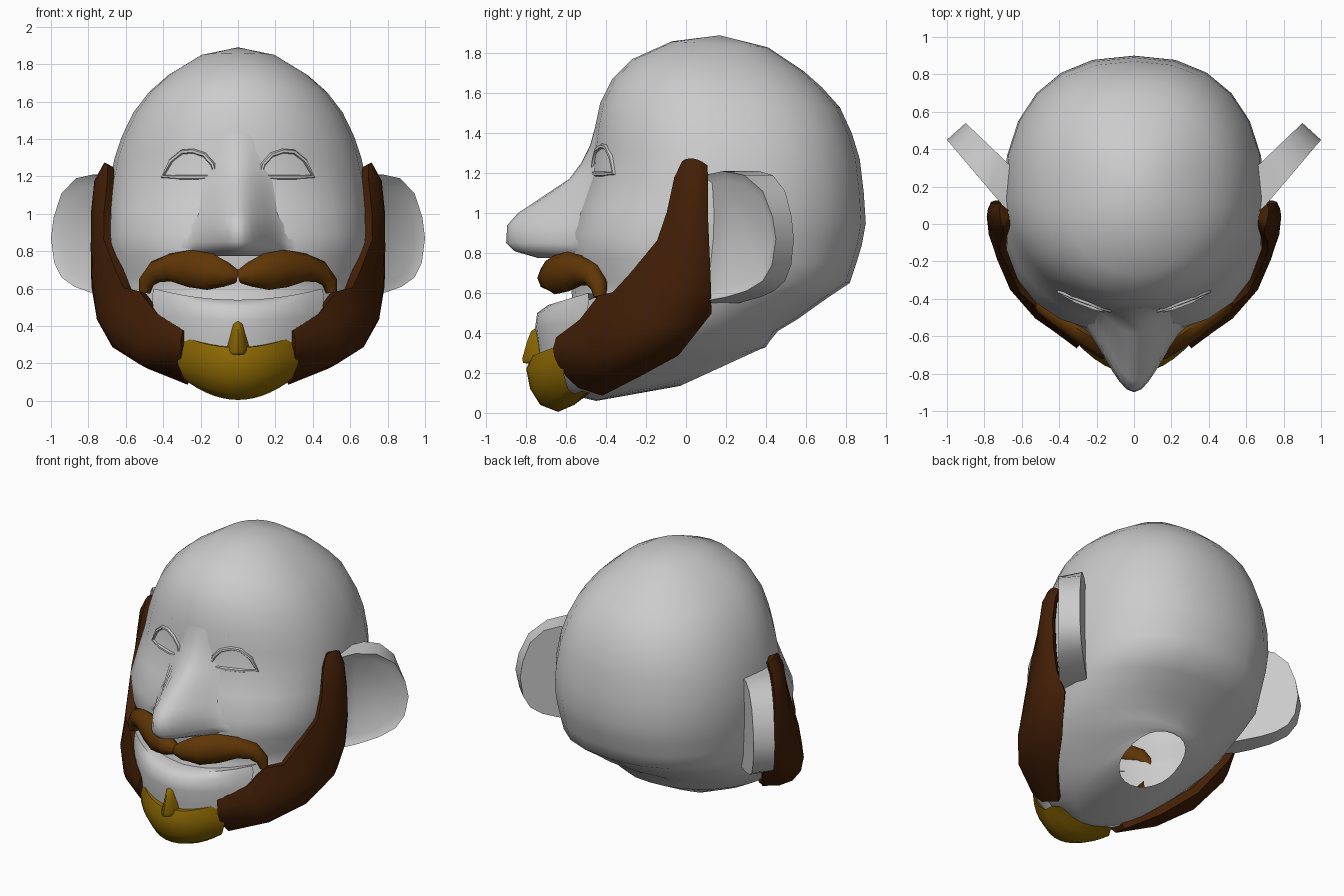
import bpy, bmesh, math
from mathutils import Vector
from mathutils.bvhtree import BVHTree

cube = bpy.data.objects.get("Cube")
if cube:
    bpy.data.objects.remove(cube, do_unlink=True)


def material(name, rgb):
    m = bpy.data.materials.new(name)
    m.use_nodes = True
    m.diffuse_color = (*rgb, 1)
    m.node_tree.nodes["Principled BSDF"].inputs["Base Color"].default_value = (*rgb, 1)
    return m


GREY = material("plain grey", (0.6, 0.6, 0.6))
DARK = material("dark brown", (0.056, 0.014, 0.002))
BROWN = material("warm brown", (0.12, 0.038, 0.002))
GOLD = material("dark gold", (0.26, 0.138, 0.001))


def finish(name, bm, mat, mirror=False, thick=0, angle=40):
    """Turn a bmesh into a shaded object, mirrored or thickened if asked."""
    bmesh.ops.recalc_face_normals(bm, faces=bm.faces)
    me = bpy.data.meshes.new(name)
    bm.to_mesh(me)
    bm.free()
    me.materials.append(mat)
    ob = bpy.data.objects.new(name, me)
    bpy.context.collection.objects.link(ob)
    for o in bpy.context.selected_objects:
        o.select_set(False)
    bpy.context.view_layer.objects.active = ob
    ob.select_set(True)
    if thick:
        mod = ob.modifiers.new("thickness", 'SOLIDIFY')
        mod.thickness, mod.offset = thick, 0
        bpy.ops.object.modifier_apply(modifier=mod.name)
    if mirror:
        mod = ob.modifiers.new("mirror", 'MIRROR')
        mod.use_mirror_merge = False
        bpy.ops.object.modifier_apply(modifier=mod.name)
    bpy.ops.object.shade_smooth_by_angle(angle=math.radians(angle))


def skin(rows, closed=False, loop=False):
    """Join rows of points with quads; closed joins row ends, loop joins last row to first."""
    bm = bmesh.new()
    vs = [[bm.verts.new(p) for p in r] for r in rows]
    n = len(rows[0])
    for i in range(len(vs) if loop else len(vs) - 1):
        a, b = vs[i], vs[(i + 1) % len(vs)]
        for j in range(n if closed else n - 1):
            k = (j + 1) % n
            bm.faces.new((a[j], a[k], b[k], b[j]))
    return bm, vs


def patch(name, rows, mat, fall=lambda u: u * u, cols=12):
    """Curved front patch; each row is half width, y, z, sideways fall in y, in z."""
    us = [2 * j / cols - 1 for j in range(cols + 1)]
    pts = [[(w * u, y + dy * fall(abs(u)), z + dz * u * u) for u in us]
           for w, y, z, dy, dz in rows]
    finish(name, skin(pts)[0], mat, angle=50)


def tube(name, path, mat, loop=False, sides=8):
    """Oval tube; each station is a centre, half height and half depth."""
    rows = []
    for i, (c, h, d) in enumerate(path):
        if loop:
            a, b = path[i - 1][0], path[(i + 1) % len(path)][0]
        else:
            a, b = path[max(i - 1, 0)][0], path[min(i + 1, len(path) - 1)][0]
        t = (b - a).normalized()
        n = Vector((c.x * 0.6, c.y, 0))
        n = (n - t * n.dot(t)).normalized()
        s = t.cross(n)
        angles = [math.tau * k / sides for k in range(sides)]
        rows.append([c + s * h * math.cos(q) + n * d * math.sin(q) for q in angles])
    bm, vs = skin(rows, closed=True, loop=loop)
    if not loop:
        bm.faces.new(vs[0])
        bm.faces.new(vs[-1])
    finish(name, bm, mat, mirror=True, angle=55)


# Head shell: tilted rings (front y, front z, back y, back z, half width, front squareness)
RINGS = [
    (-.07, 1.86, .41, 1.83, .20, 2), (-.27, 1.77, .59, 1.71, .37, 2),
    (-.37, 1.67, .68, 1.63, .475, 2), (-.43, 1.55, .77, 1.53, .56, 2),
    (-.455, 1.43, .83, 1.40, .62, 2), (-.47, 1.32, .87, 1.27, .66, 2),
    (-.48, 1.20, .89, 1.10, .69, 2), (-.53, 1.05, .90, .95, .70, 2.2),
    (-.58, .90, .88, .84, .70, 2.45), (-.59, .78, .85, .74, .69, 2.3),
    (-.58, .66, .82, .65, .68, 2.0), (-.57, .58, .70, .57, .66, 1.95),
    (-.64, .48, .56, .47, .63, 1.9), (-.69, .35, .46, .41, .58, 1.9),
    (-.68, .22, .42, .36, .48, 1.9), (-.62, .10, .40, .33, .37, 2),
    (-.45, .06, .39, .325, .28, 2), (-.03, .135, .385, .325, .20, 2)]


def ring(yf, zf, yb, zb, w, square, seg=24):
    yc = yf + 0.45 * (yb - yf)
    pts = []
    for k in range(seg):
        s, c = math.sin(math.tau * k / seg), math.cos(math.tau * k / seg)
        e = 2 / (square if c > 0 else 2.35)
        x = math.copysign(w * abs(s) ** e, s)
        y = yc + (yf - yc if c > 0 else yb - yc) * abs(c) ** e
        pts.append((x, y, zf + (zb - zf) * (y - yf) / (yb - yf)))
    return pts


bm, vs = skin([ring(*r) for r in RINGS], closed=True)
crown = bm.verts.new((0, .17, 1.89))
for j, v in enumerate(vs[0]):
    bm.faces.new((v, crown, vs[0][j - 1]))
bmesh.ops.recalc_face_normals(bm, faces=bm.faces)
surface = BVHTree.FromBMesh(bm)
finish("head", bm, GREY, angle=60)


def outside(p, gap):
    """Keep a point at least a gap above the head surface."""
    loc, n, _, _ = surface.find_nearest(p)
    return loc + n * gap if (p - loc).dot(n) < gap else p


# Nose, with a rounded ridge that flares softly into the cheeks
patch("nose", [
    (.22, -.455, 1.43, .04, 0), (.22, -.48, 1.34, .06, 0), (.22, -.525, 1.25, .10, 0),
    (.25, -.585, 1.17, .14, 0), (.28, -.84, 1.00, .37, 0), (.30, -.895, .94, .39, 0),
    (.31, -.90, .85, .36, 0), (.30, -.86, .81, .32, 0), (.25, -.74, .775, .20, 0),
    (.18, -.54, .78, .02, 0)], GREY, fall=lambda u: u * u * (3 - 2 * u), cols=16)

# Lower lip and chin
patch("lower_lip", [
    (.45, -.56, .53, .13, .06), (.45, -.69, .54, .20, .06), (.46, -.745, .50, .26, .06),
    (.45, -.755, .43, .25, .03), (.42, -.74, .33, .21, .02), (.36, -.73, .20, .17, 0)], GREY)

# Chin beard and the small tuft above it
patch("chin_beard", [
    (.28, -.70, .29, .10, .06), (.30, -.77, .285, .15, .06), (.32, -.80, .22, .18, .05),
    (.32, -.78, .12, .17, .07), (.29, -.73, .04, .14, .08), (.26, -.64, .005, .08, .09),
    (.24, -.56, .04, .04, .07), (.22, -.48, .10, 0, 0)], GOLD)
patch("chin_tuft", [
    (.012, -.745, .43, .02, 0), (.035, -.775, .41, .05, 0), (.05, -.795, .36, .09, 0),
    (.068, -.82, .27, .10, 0), (.065, -.815, .25, .10, 0), (.06, -.74, .24, 0, 0)],
    GOLD, cols=6)

# Moustache
stations = [
    (.005, -.68, .665, .035, .04), (.06, -.685, .675, .065, .06), (.15, -.66, .69, .098, .065),
    (.26, -.59, .708, .10, .065), (.36, -.52, .712, .075, .06), (.44, -.465, .69, .06, .055),
    (.49, -.435, .635, .042, .045), (.50, -.43, .58, .028, .035)]
tube("moustache", [(Vector(s[:3]), s[3], s[4]) for s in stations], BROWN)

# Side beard: front edge, outer middle and back edge at each station down the jaw
JAW = [
    ((.68, 0, 1.25), (.69, .04, 1.26), (.69, .09, 1.23)),
    ((.68, -.04, 1.17), (.74, .03, 1.17), (.72, .095, 1.16)),
    ((.69, -.08, 1.0), (.755, .02, 1.0), (.74, .095, 1.0)),
    ((.68, -.13, .86), (.755, 0, .82), (.74, .105, .80)),
    ((.63, -.27, .69), (.75, -.05, .62), (.72, .11, .63)),
    ((.59, -.35, .60), (.73, -.10, .45), (.66, .11, .51)),
    ((.51, -.42, .58), (.66, -.28, .34), (.55, -.05, .31)),
    ((.42, -.51, .46), (.52, -.45, .25), (.42, -.25, .20)),
    ((.27, -.60, .36), (.29, -.62, .25), (.25, -.42, .13))]
rows = []
for st in JAW:
    f, m, b = map(Vector, st)
    ctrl = 2 * m - (f + b) / 2
    row = []
    for k in range(7):
        t = k / 6
        p = f * (1 - t) ** 2 + ctrl * 2 * t * (1 - t) + b * t * t
        row.append(outside(p, .015 if k in (0, 6) else .035))
    rows.append(row)
finish("side_beard", skin(rows)[0], DARK, mirror=True, thick=.055, angle=45)

# Eyelid rims laid on the face
EYE = [(.12, 1.2), (.135, 1.265), (.18, 1.315), (.24, 1.335), (.30, 1.33),
       (.36, 1.28), (.40, 1.2), (.31, 1.195), (.21, 1.195)]
rim = []
for x, z in EYE:
    hit = surface.ray_cast(Vector((x, -2, z)), Vector((0, 1, 0)))[0]
    rim.append((hit, .013, .014))
tube("eyelid", rim, GREY, loop=True, sides=6)

# Ears: a flared plate, thicker at its root, with a hollowed front
EAR = [(-.25, 1.18), (.2, 1.21), (.52, 1.19), (.8, 1.11), (.95, .98), (1, .87),
       (.94, .74), (.8, .66), (.55, .61), (.25, .58), (-.25, .55)]
bm = bmesh.new()
front = bm.faces.new([bm.verts.new((.72 + .28 * s, .12 + .33 * s, z)) for s, z in EAR])
back = bmesh.ops.extrude_face_region(bm, geom=[front], use_keep_orig=True)["geom"]
for v in back:
    if isinstance(v, bmesh.types.BMVert):
        s = (v.co.x - .72) / .28
        v.co += Vector((-.05 - .05 * s, .20 - .11 * s, 0))
bmesh.ops.recalc_face_normals(bm, faces=bm.faces)
bmesh.ops.inset_region(bm, faces=[front], thickness=.05, depth=-.03)
finish("ear", bm, GREY, mirror=True, angle=35)
